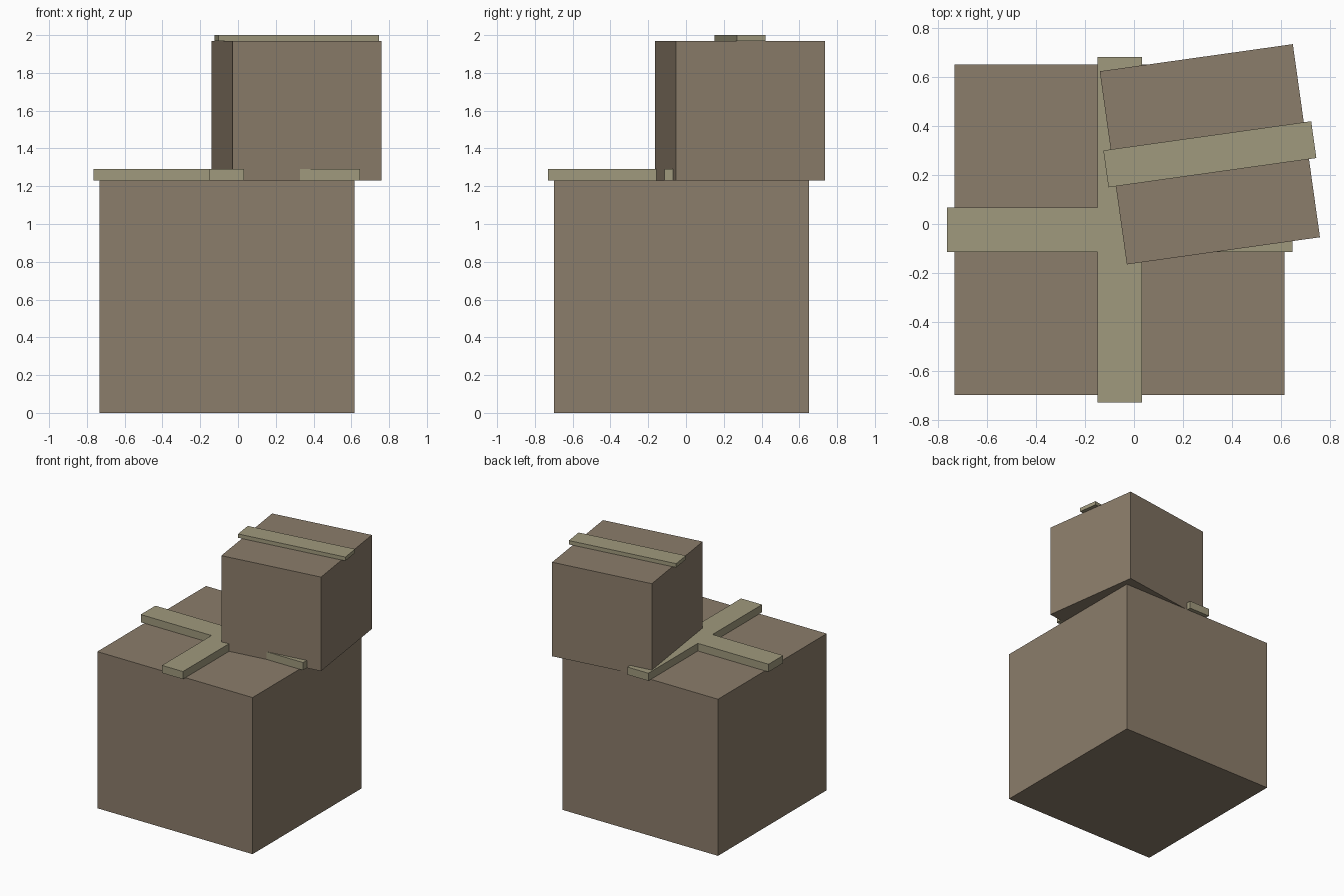
import bpy
from math import radians

if "Cube" in bpy.data.objects:
    bpy.data.objects.remove(bpy.data.objects["Cube"])


def material(name, color):
    mat = bpy.data.materials.new(name)
    mat.diffuse_color = (*color, 1)
    mat.use_nodes = True
    mat.node_tree.nodes["Principled BSDF"].inputs["Base Color"].default_value = mat.diffuse_color
    return mat


cardboard = material("cardboard", (0.26, 0.205, 0.145))
tape = material("tape", (0.35, 0.32, 0.205))


def block(name, centre, size, bottom, mat, turn=0):
    """Box of the given size resting at height bottom, turned about z."""
    x, y = centre
    bpy.ops.mesh.primitive_cube_add(
        size=1, location=(x, y, bottom + size[2] / 2),
        rotation=(0, 0, radians(turn)))
    obj = bpy.context.object
    obj.name = name
    obj.scale = size
    bpy.ops.object.transform_apply(location=False, rotation=False, scale=True)
    obj.data.materials.append(mat)
    return obj


LOWER, UPPER = (-0.059, -0.024), (0.31, 0.285)
LOWER_TOP, UPPER_TOP = 1.231, 1.97

# Large box with crossed tape strips overhanging its edges
block("large_box", LOWER, (1.35, 1.35, LOWER_TOP), 0, cardboard)
block("large_box_tape_across", LOWER, (1.412, 0.182, 0.06), LOWER_TOP, tape)
block("large_box_tape_along", LOWER, (0.182, 1.412, 0.06), LOWER_TOP, tape)

# Small box, turned slightly, with a single tape strip
block("small_box", UPPER, (0.797, 0.797, UPPER_TOP - LOWER_TOP), LOWER_TOP,
      cardboard, 8)
block("small_box_tape", UPPER, (0.858, 0.152, 0.03), UPPER_TOP, tape, 8)
